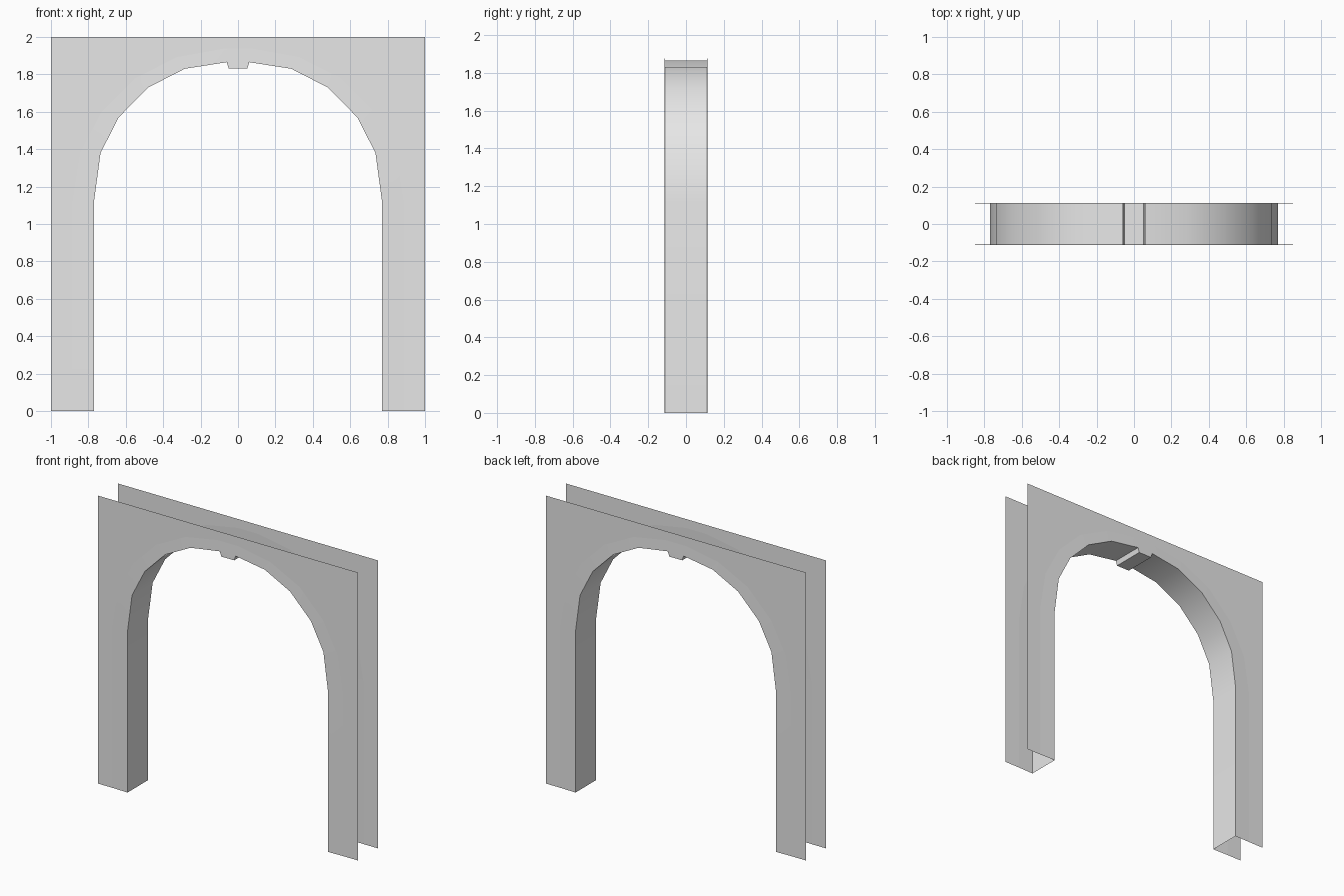
import bpy
import math

cube = bpy.data.objects.get("Cube")
if cube:
    bpy.data.objects.remove(cube, do_unlink=True)

grey = bpy.data.materials.new("plain_grey")
grey.use_nodes = True
grey.diffuse_color = (0.8, 0.8, 0.8, 1)
grey.node_tree.nodes["Principled BSDF"].inputs["Base Color"].default_value = (0.8, 0.8, 0.8, 1)

DEPTH = 0.11    # half distance between the two wall sheets
PROUD = 0.113   # inner lip of the trim stands slightly forward

# Half profiles (x, z) from the foot up to the crown
outer_half = [(0.887, 0), (0.887, 1.12), (0.845, 1.38), (0.73, 1.6),
              (0.55, 1.78), (0.325, 1.893), (0.08, 1.937)]
inner_half = [(0.77, 0), (0.77, 1.12), (0.735, 1.38), (0.638, 1.57),
              (0.48, 1.73), (0.285, 1.83), (0.06, 1.865)]
key_half = [(0.05, 1.832)]


def mirrored(half):
    return half + [(-x, z) for x, z in reversed(half)]


def add_part(name, verts, faces, smooth=False):
    mesh = bpy.data.meshes.new(name)
    mesh.from_pydata(verts, [], faces)
    mesh.materials.append(grey)
    ob = bpy.data.objects.new(name, mesh)
    bpy.context.collection.objects.link(ob)
    if smooth:
        bpy.ops.object.select_all(action='DESELECT')
        ob.select_set(True)
        bpy.context.view_layer.objects.active = ob
        bpy.ops.object.shade_smooth_by_angle(angle=math.radians(35))
    return ob


outer = mirrored(outer_half)
inner = mirrored(inner_half)
soffit = mirrored(inner_half + key_half)
n = len(outer)
mid = n // 2 - 1

for side, label in ((-1, "front"), (1, "back")):
    def wind(face):
        return face if side > 0 else face[::-1]

    # Flat wall sheet around the arch
    border = outer + [(-1, 0), (-1, 2), (1, 2), (1, 0)]
    add_part(label + "_wall", [(x, side * DEPTH, z) for x, z in border],
             [wind(list(range(len(border))))])

    # Trim band, with the keystone drop at its crown
    verts = [(x, side * DEPTH, z) for x, z in outer]
    verts += [(x, side * PROUD, z) for x, z in inner]
    verts += [(x, side * PROUD, z) for x, z in mirrored(key_half)]
    faces = []
    for i in range(n - 1):
        face = [n + i, n + i + 1, i + 1, i]
        if i == mid:
            face = [n + i, 2 * n, 2 * n + 1, n + i + 1, i + 1, i]
        faces.append(wind(face))
    add_part(label + "_trim", verts, faces, True)

# Underside of the arch, joining the two trims, with the keystone step
m = len(soffit)
verts = [(x, y, z) for y in (-PROUD, PROUD) for x, z in soffit]
faces = [[i, i + 1, m + i + 1, m + i] for i in range(m - 1)]
add_part("arch_underside", verts, faces, True)
